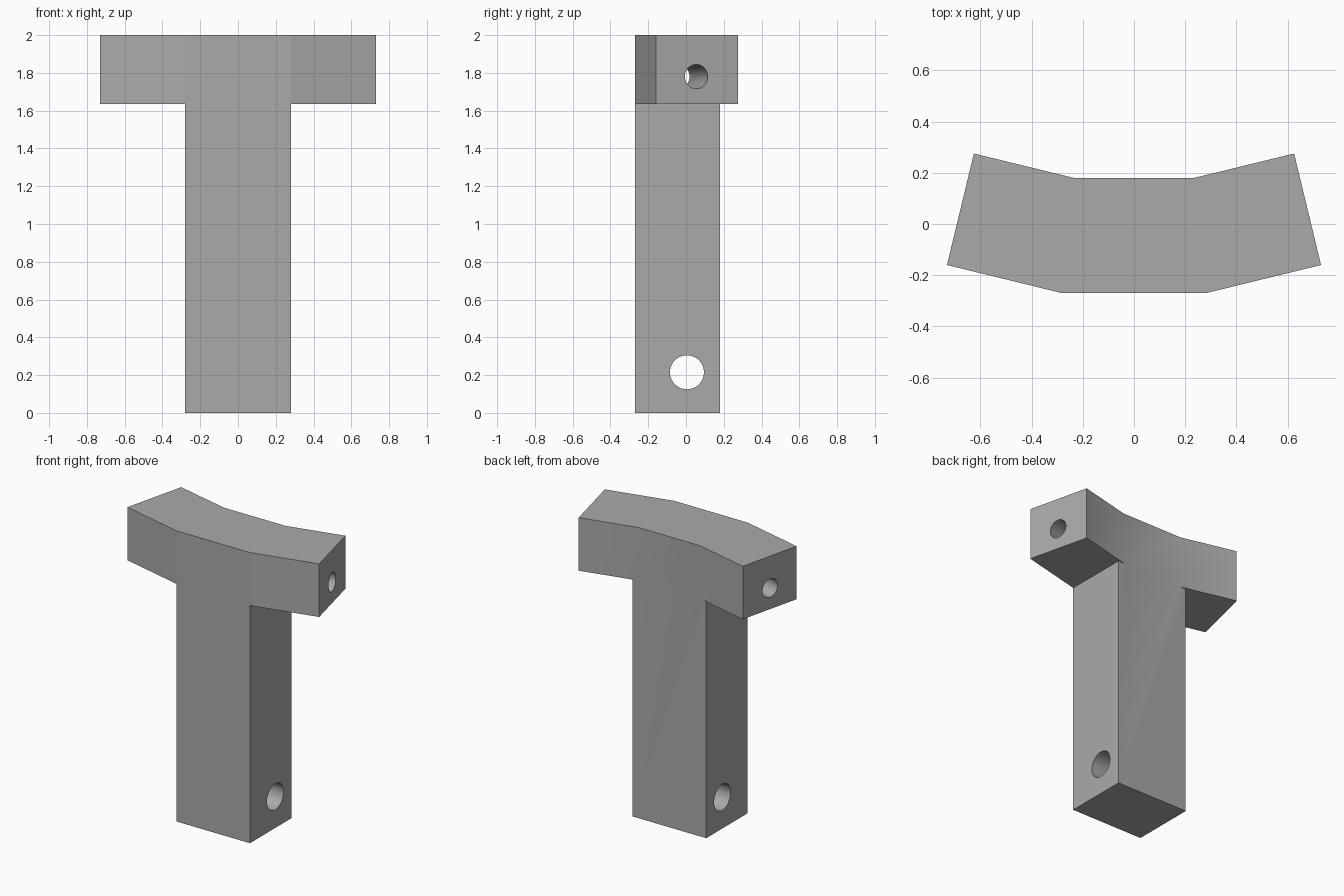
import bpy, bmesh, math

cube = bpy.data.objects.get("Cube")
if cube:
    bpy.data.objects.remove(cube, do_unlink=True)

grey = bpy.data.materials.new("plain grey")
grey.use_nodes = True
COLOUR = (0.4, 0.4, 0.4, 1)
grey.diffuse_color = COLOUR
grey.node_tree.nodes["Principled BSDF"].inputs["Base Color"].default_value = COLOUR


def loft(name, rings):
    """Closed solid skinned through rings of equal point count."""
    bm = bmesh.new()
    loops = [[bm.verts.new(p) for p in ring] for ring in rings]
    for a, b in zip(loops, loops[1:]):
        for i in range(len(a)):
            j = (i + 1) % len(a)
            bm.faces.new((a[i], a[j], b[j], b[i]))
    bm.faces.new(loops[0])
    bm.faces.new(loops[-1])
    bmesh.ops.recalc_face_normals(bm, faces=bm.faces)
    mesh = bpy.data.meshes.new(name)
    bm.to_mesh(mesh)
    bm.free()
    obj = bpy.data.objects.new(name, mesh)
    obj.data.materials.append(grey)
    bpy.context.collection.objects.link(obj)
    return obj


def prism(name, outline, low, high):
    return loft(name, [[(x, y, z) for x, y in outline] for z in (low, high)])


def tunnel(name, path, radius, z, sides=40):
    angles = [math.tau * i / sides for i in range(sides)]
    return loft(name, [[(x, y + radius * math.cos(a), z + radius * math.sin(a))
                        for a in angles] for x, y in path])


def combine(target, other, operation):
    mod = target.modifiers.new(operation.lower(), "BOOLEAN")
    mod.operation = operation
    mod.solver = "EXACT"
    mod.object = other
    bpy.context.view_layer.objects.active = target
    bpy.ops.object.modifier_apply(modifier=mod.name)
    bpy.data.objects.remove(other, do_unlink=True)


# Angled crossbar, mirrored from its left half
half = [(0.28, -0.27), (0.73, -0.16), (0.625, 0.275), (0.235, 0.18)]
outline = half + [(-x, y) for x, y in reversed(half)]
body = prism("t_bracket", outline, 1.635, 2)

# Upright post
corners = [(-0.28, -0.27), (0.28, -0.27), (0.28, 0.18), (-0.28, 0.18)]
combine(body, prism("post", corners, 0, 1.635), "UNION")

# Bore following the crossbar, and a straight hole near the foot
bend = [(0.9, 0.107), (0.257, -0.045)]
path = bend + [(-x, y) for x, y in reversed(bend)]
combine(body, tunnel("crossbar_bore", path, 0.064, 1.78), "DIFFERENCE")
combine(body, tunnel("foot_hole", [(-0.5, 0.005), (0.5, 0.005)], 0.09, 0.215), "DIFFERENCE")

# Smooth bores and back, crisp corners and front
body.select_set(True)
bpy.context.view_layer.objects.active = body
bpy.ops.object.shade_smooth_by_angle(angle=math.radians(30))
for face in body.data.polygons:
    if face.normal.y < -0.9 and face.center.y < -0.15:
        face.use_smooth = False
